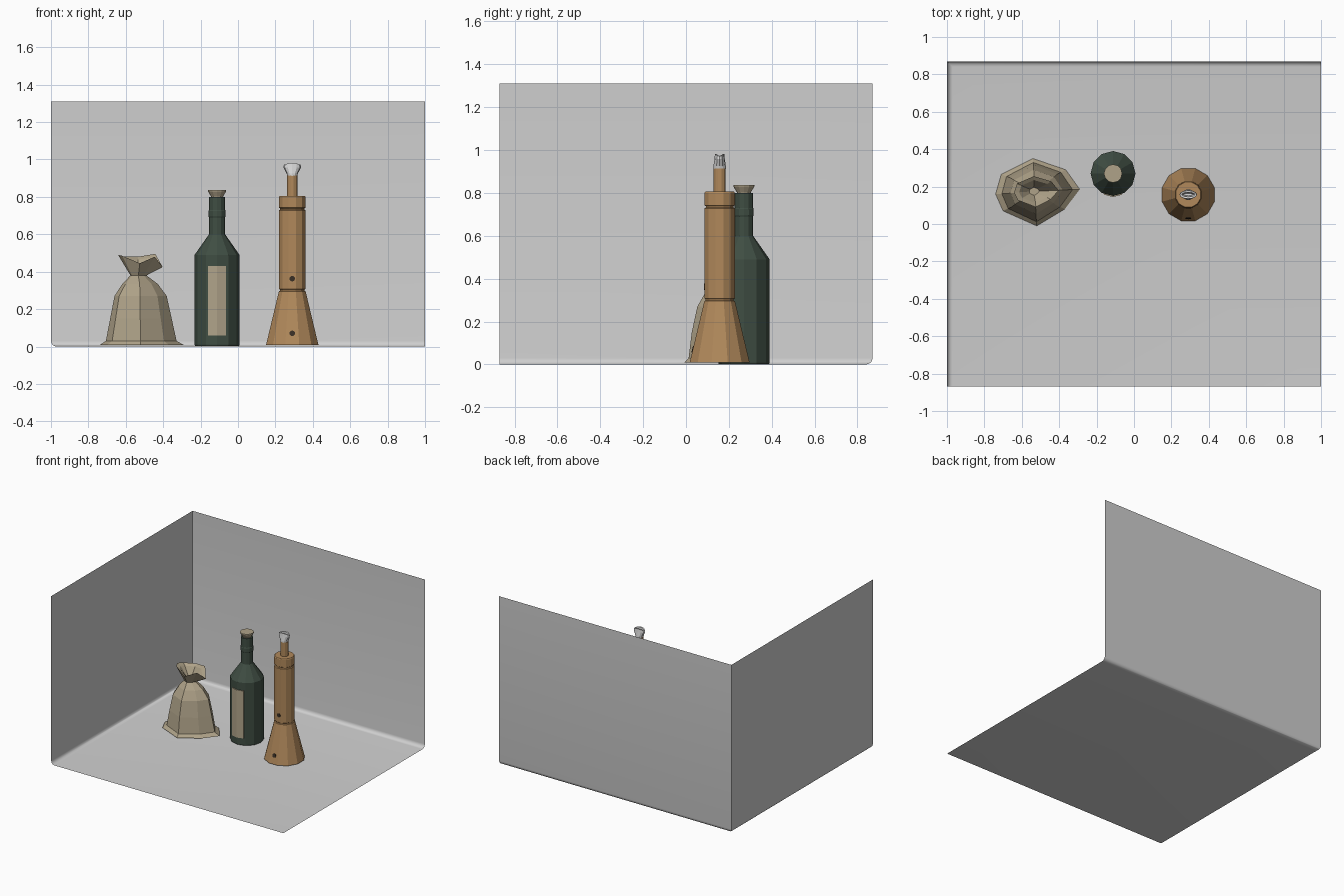
import bpy, bmesh, math
from mathutils import Vector, Matrix

if "Cube" in bpy.data.objects:
    bpy.data.objects.remove(bpy.data.objects["Cube"])


def material(name, rgb):
    m = bpy.data.materials.new(name)
    m.diffuse_color = (*rgb, 1)
    m.use_nodes = True
    m.node_tree.nodes["Principled BSDF"].inputs["Base Color"].default_value = m.diffuse_color
    return m


GREY = material("wall grey", (0.62, 0.62, 0.62))
TAN = material("burlap tan", (0.43, 0.365, 0.25))
GREEN = material("bottle green", (0.05, 0.075, 0.056))
WOOD = material("warm wood", (0.44, 0.25, 0.105))
WHITE = material("pale stopper", (0.72, 0.72, 0.72))
DARK = material("dark hole", (0.04, 0.028, 0.018))


def finish(name, bm, mat):
    mesh = bpy.data.meshes.new(name)
    bm.to_mesh(mesh)
    bm.free()
    mesh.materials.append(mat)
    ob = bpy.data.objects.new(name, mesh)
    bpy.context.collection.objects.link(ob)
    return ob


def loft(name, rings, mat):
    """Skin a stack of point rings and cap both ends."""
    bm = bmesh.new()
    loops = [[bm.verts.new(p) for p in ring] for ring in rings]
    n = len(loops[0])
    for a, b in zip(loops, loops[1:]):
        for i in range(n):
            j = (i + 1) % n
            bm.faces.new((a[i], a[j], b[j], b[i]))
    bm.faces.new(loops[0][::-1])
    bm.faces.new(loops[-1])
    bmesh.ops.recalc_face_normals(bm, faces=bm.faces)
    return finish(name, bm, mat)


def ellipse(cx, cy, rx, ry, z, n=12, turn=0.0):
    return [(cx + rx * math.cos(turn + math.tau * i / n),
             cy + ry * math.sin(turn + math.tau * i / n), z) for i in range(n)]


def lathe(name, centre, profile, mat, turn=0.0):
    return loft(name, [ellipse(*centre, r, r, z, 12, turn) for r, z in profile], mat)


# Room corner: floor, left wall and back wall, coved where walls meet the floor
bm = bmesh.new()
bmesh.ops.create_cube(bm, size=1, matrix=Matrix.Translation((0, 0, 0.655))
                      @ Matrix.Diagonal((2, 1.74, 1.31, 1)))
drop = [f for f in bm.faces if f.normal.x > 0.5 or f.normal.y < -0.5 or f.normal.z > 0.5]
bmesh.ops.delete(bm, geom=drop, context='FACES')
cove = [e for e in bm.edges if len(e.link_faces) == 2
        and all(v.co.z < 0.01 for v in e.verts)]
bmesh.ops.bevel(bm, geom=cove, offset=0.03, segments=5, profile=0.5, affect='EDGES')
bmesh.ops.reverse_faces(bm, faces=bm.faces)
room = finish("room_corner", bm, GREY)
bpy.context.view_layer.objects.active = room
room.select_set(True)
bpy.ops.object.shade_smooth_by_angle(angle=math.radians(40))
room.select_set(False)

# Sack: eight-sided irregular outline that narrows to a tied neck
outline = [(-0.21, -0.015), (-0.17, -0.105), (0.01, -0.185), (0.16, -0.095),
           (0.24, 0.01), (0.165, 0.115), (-0.01, 0.175), (-0.18, 0.09)]
SX, SY = -0.53, 0.175


def sack_ring(z, sx, sy, dx=0.0, lift=(0,) * 8):
    return [(SX + dx + x * sx, SY + y * sy, z + h) for (x, y), h in zip(outline, lift)]


loft("sack", [
    sack_ring(0.008, 1, 1),
    sack_ring(0.03, 0.84, 0.88),
    sack_ring(0.15, 0.73, 0.80, 0.0),
    sack_ring(0.27, 0.62, 0.66, 0.0),
    sack_ring(0.335, 0.42, 0.46, 0.0),
    sack_ring(0.38, 0.19, 0.24, -0.005),
    # flared crumpled mouth, then its hollow
    sack_ring(0.46, 0.53, 0.46, 0, (0.03, 0.025, -0.015, 0.02, -0.035, 0.035, 0.02, 0.02)),
    sack_ring(0.455, 0.40, 0.34, 0, (0.02, 0.015, -0.02, 0.01, -0.03, 0.02, 0.01, 0.01)),
    sack_ring(0.40, 0.12, 0.12, -0.005),
], TAN)

# Bottle with a grooved collar
BC = (-0.112, 0.27)
lathe("bottle", BC, [
    (0.118, 0.003), (0.12, 0.01), (0.12, 0.49), (0.043, 0.60), (0.043, 0.69), (0.046, 0.695),
    (0.046, 0.725), (0.043, 0.73), (0.043, 0.80)], GREEN)
lathe("cork", BC, [(0.03, 0.795), (0.034, 0.805), (0.049, 0.83), (0.049, 0.837)], TAN)

# Bottle label, folded around the front edge of the bottle
fold = math.tan(math.radians(15))
front = [(x, -0.126 + abs(x) * fold) for x in (-0.048, 0, 0.048)]
back = [(x, y + 0.008) for x, y in reversed(front)]
loft("label", [[(BC[0] + x, BC[1] + y, z) for x, y in front + back]
               for z in (0.06, 0.43)], TAN)

# Wooden whistle: conical foot, barrel, cap and mouth tube, with shallow grooves
WC, HALF = (0.29, 0.157), math.radians(15)
lathe("whistle_body", WC, [
    (0.145, 0.008), (0.074, 0.295), (0.068, 0.298), (0.068, 0.304), (0.073, 0.308),
    (0.073, 0.728), (0.067, 0.732), (0.067, 0.738), (0.073, 0.742), (0.073, 0.80),
    (0.069, 0.806), (0.029, 0.806), (0.029, 0.915)], WOOD, HALF)

# Finger holes as thin dark discs on the front facet
for name, z, r, tilt in (("barrel_hole", 0.363, 0.0705, 0), ("foot_hole", 0.07, 0.1258, 13.5)):
    bm = bmesh.new()
    place = (Matrix.Translation((WC[0], WC[1] - r, z))
             @ Matrix.Rotation(math.radians(90 - tilt), 4, 'X'))
    bmesh.ops.create_cone(bm, cap_ends=True, segments=12, radius1=0.015,
                          radius2=0.015, depth=0.005, matrix=place)
    finish(name, bm, DARK)

# Flattened mouthpiece: widens sideways, thins front to back, hollow slot on top
mouth = [(0.912, 0.026, 0.029), (0.925, 0.030, 0.029), (0.958, 0.047, 0.024),
         (0.970, 0.045, 0.022), (0.968, 0.036, 0.012), (0.945, 0.024, 0.006)]
rings = [ellipse(*WC, rx, ry, z) for z, rx, ry in mouth]
for k in (3, 4):  # arch the lip towards the middle
    rings[k] = [(x, y, z + 0.012 * (1 - ((x - WC[0]) / 0.047) ** 2)) for x, y, z in rings[k]]
loft("mouthpiece", rings, WHITE)
